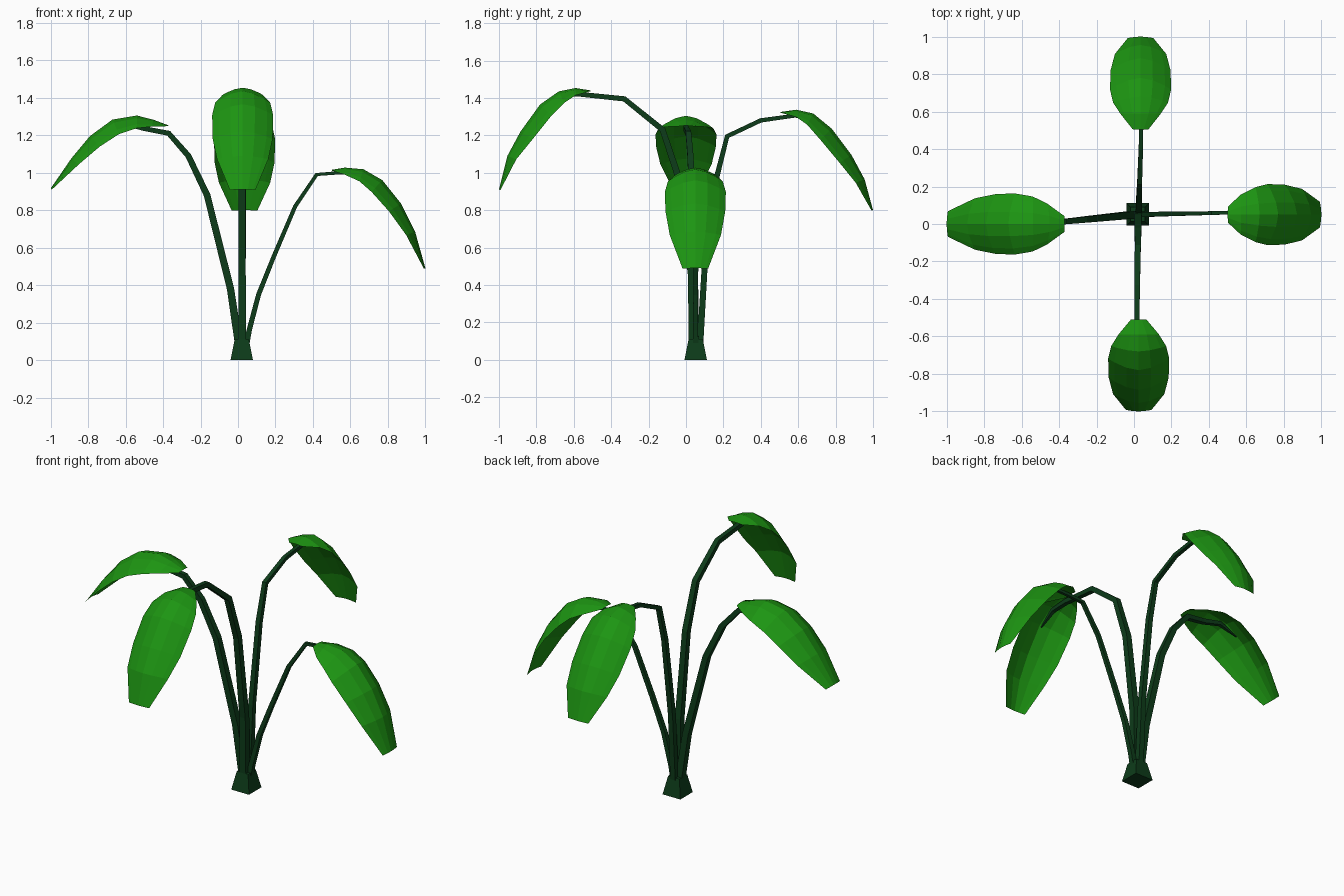
import bpy, bmesh
from mathutils import Vector

if "Cube" in bpy.data.objects:
    bpy.data.objects.remove(bpy.data.objects["Cube"])


def material(name, rgb):
    m = bpy.data.materials.new(name)
    m.diffuse_color = (*rgb, 1)
    m.use_nodes = True
    m.node_tree.nodes["Principled BSDF"].inputs["Base Color"].default_value = m.diffuse_color
    return m


LEAF = material("leaf_green", (0.012, 0.30, 0.006))
STEM = material("stem_green", (0.004, 0.045, 0.010))


def finish(bm, name, mat):
    me = bpy.data.meshes.new(name)
    bm.to_mesh(me)
    bm.free()
    me.materials.append(mat)
    ob = bpy.data.objects.new(name, me)
    bpy.context.collection.objects.link(ob)


def normals(path):
    """In-plane normals (pointing up/outward) of a 2D path (r, z)."""
    out = []
    for i in range(len(path)):
        a, b = path[max(i - 1, 0)], path[min(i + 1, len(path) - 1)]
        out.append(Vector((a[1] - b[1], b[0] - a[0])).normalized())
    return out


def placer(axis, sign):
    """Map (outward distance, sideways, height) to world space."""
    if axis == "x":
        return lambda r, s, z: (sign * r, s, z)
    return lambda r, s, z: (s, sign * r, z)


def stem(name, place, path, s0, s1, thick):
    # Tapered four-sided tube
    bm = bmesh.new()
    rings = []
    n = len(path)
    for i, ((r, z), nv) in enumerate(zip(path, normals(path))):
        t = i / (n - 1)
        s = s0 + (s1 - s0) * min(1, max(0, r / 0.5))
        h = thick * (1 - 0.55 * t) if i < n - 1 else 0.003
        rings.append([bm.verts.new(place(r + nv.x * h * a, s + h * b, z + nv.y * h * a))
                      for a, b in ((1, 1), (1, -1), (-1, -1), (-1, 1))])
    for p, q in zip(rings, rings[1:]):
        for k in range(4):
            bm.faces.new((p[k], p[(k + 1) % 4], q[(k + 1) % 4], q[k]))
    bm.faces.new(rings[0])
    bm.faces.new(rings[-1])
    bmesh.ops.recalc_face_normals(bm, faces=bm.faces)
    finish(bm, name, STEM)


WIDTHS = (0.26, 0.66, 0.90, 1.0, 0.98, 0.84, 0.42)
DROOPS = (0.05, 0.45, 0.80, 1.0, 0.90, 0.60, 0.10)


def leaf(name, place, rib, centre):
    # Arched sheet with drooping edges
    bm = bmesh.new()
    rows = []
    for (r, z), nv, w, d in zip(rib, normals(rib), WIDTHS, DROOPS):
        row = []
        for u in (-1, -0.8, -0.4, 0, 0.4, 0.8, 1):
            drop = 0.085 * d * abs(u) ** 1.7
            row.append(bm.verts.new(place(r - nv.x * drop, centre + 0.163 * w * u,
                                          z - nv.y * drop)))
        rows.append(row)
    for p, q in zip(rows, rows[1:]):
        for k in range(6):
            bm.faces.new((p[k], p[k + 1], q[k + 1], q[k]))
    bm.normal_update()
    if sum(f.normal.z for f in bm.faces) < 0:
        bmesh.ops.reverse_faces(bm, faces=bm.faces)
    finish(bm, name, LEAF)


# name, axis, sign, stem path, stem sideways start/end, thickness, leaf rib, leaf centre
FRONDS = [
    ("left", "x", -1,
     [(-.005, .08), (.04, .38), (.165, .88), (.265, 1.09), (.37, 1.21), (.5, 1.235),
      (.62, 1.265), (.74, 1.225)], .05, .0, .021,
     [(.37, 1.252), (.45, 1.282), (.54, 1.305), (.67, 1.283), (.79, 1.195), (.89, 1.075),
      (1.0, .915)], 0.0),
    ("right", "x", 1,
     [(.045, .08), (.06, .16), (.11, .35), (.19, .55), (.305, .82), (.42, .99), (.52, .998),
      (.64, 1.0), (.75, .963)], .05, .06, .015,
     [(.5, 1.015), (.57, 1.027), (.67, 1.018), (.77, .96), (.87, .835), (.945, .685),
      (1.0, .49)], .05),
    ("front", "y", -1,
     [(-.035, .08), (-.03, .45), (.035, .96), (.125, 1.23), (.33, 1.395), (.57, 1.42),
      (.68, 1.415), (.78, 1.35)], .022, .015, .021,
     [(.51, 1.44), (.59, 1.453), (.68, 1.435), (.78, 1.365), (.885, 1.22), (.955, 1.09),
      (1.0, .91)], .025),
    ("back", "y", 1,
     [(.075, .08), (.1, .5), (.165, .98), (.22, 1.195), (.4, 1.28), (.58, 1.305),
      (.68, 1.295), (.77, 1.225)], .022, .04, .017,
     [(.505, 1.325), (.59, 1.337), (.68, 1.317), (.78, 1.235), (.885, 1.095), (.955, .965),
      (1.0, .80)], .035),
]

for name, axis, sign, path, s0, s1, thick, rib, centre in FRONDS:
    place = placer(axis, sign)
    stem(name + "_stem", place, path, s0, s1, thick)
    leaf(name + "_leaf", place, rib, centre)

# Tapered square foot
bm = bmesh.new()
bmesh.ops.create_cube(bm, size=1)
for v in bm.verts:
    half = 0.06 if v.co.z < 0 else 0.038
    v.co = (0.02 + (half if v.co.x > 0 else -half),
            0.052 + (half if v.co.y > 0 else -half),
            0 if v.co.z < 0 else 0.11)
finish(bm, "stem_base", STEM)
